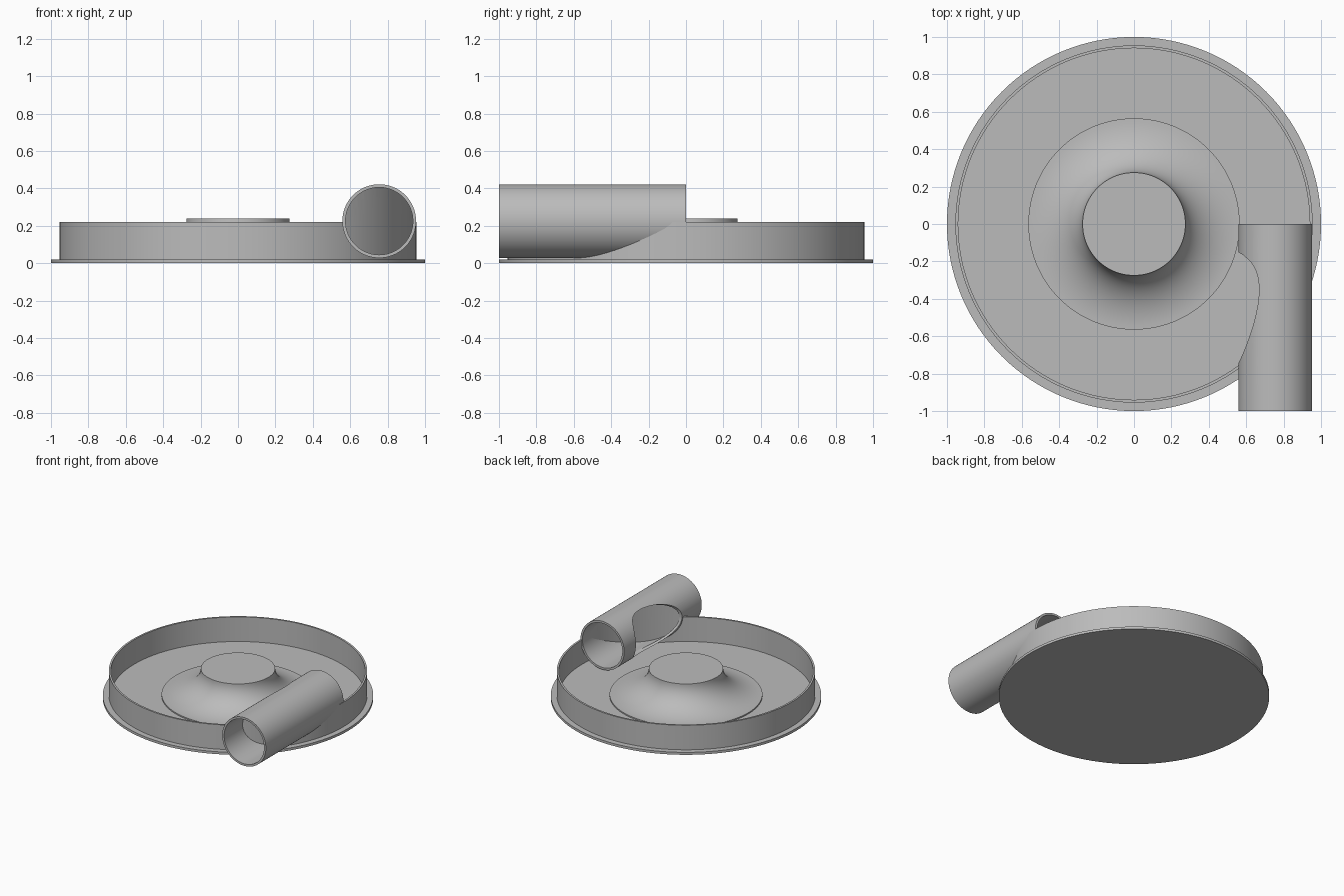
import bpy, bmesh, math
from mathutils import Matrix

cube = bpy.data.objects.get("Cube")
if cube:
    bpy.data.objects.remove(cube, do_unlink=True)

grey = bpy.data.materials.new("plain_grey")
grey.use_nodes = True
colour = (0.5, 0.5, 0.5, 1)
grey.diffuse_color = colour
grey.node_tree.nodes["Principled BSDF"].inputs["Base Color"].default_value = colour

SIDES = 128
TUBE_X, TUBE_Z = 0.755, 0.225


def lathe(name, profile, sides=SIDES, closed=False):
    """Revolve (radius, height) points around z; an open profile gets caps."""
    bm = bmesh.new()
    rings = []
    for r, z in profile:
        rings.append([bm.verts.new((r * math.cos(a), r * math.sin(a), z))
                      for a in (2 * math.pi * i / sides for i in range(sides))])
    pairs = list(zip(rings, rings[1:]))
    if closed:
        pairs.append((rings[-1], rings[0]))
    else:
        bm.faces.new(rings[0])
        bm.faces.new(rings[-1])
    for low, high in pairs:
        for i in range(sides):
            j = (i + 1) % sides
            bm.faces.new((low[i], low[j], high[j], high[i]))
    bmesh.ops.recalc_face_normals(bm, faces=bm.faces)
    mesh = bpy.data.meshes.new(name)
    bm.to_mesh(mesh)
    bm.free()
    mesh.materials.append(grey)
    obj = bpy.data.objects.new(name, mesh)
    bpy.context.collection.objects.link(obj)
    return obj


def pipe(inner, outer, low, high):
    return [(inner, low), (outer, low), (outer, high), (inner, high)]


def select(obj):
    bpy.ops.object.select_all(action='DESELECT')
    obj.select_set(True)
    bpy.context.view_layer.objects.active = obj


def smooth(obj):
    select(obj)
    bpy.ops.object.shade_smooth_by_angle(angle=math.radians(30))


def cut(obj, cutter, operation):
    cutter.hide_render = True
    mod = obj.modifiers.new("cut", 'BOOLEAN')
    mod.object = cutter
    mod.operation = operation
    mod.solver = 'EXACT'
    select(obj)
    bpy.ops.object.modifier_apply(modifier=mod.name)
    bpy.data.objects.remove(cutter, do_unlink=True)


def lay_along_y(obj):
    """Turn a z-axis lathe so its height runs toward the front."""
    obj.data.transform(Matrix.Translation((TUBE_X, 0, TUBE_Z))
                       @ Matrix.Rotation(math.pi / 2, 4, 'X'))


# Base plate and upright rim
base = lathe("base_plate", [(1, 0), (1, 0.02)])
rim = lathe("rim_wall", pipe(0.94, 0.955, 0.015, 0.22), closed=True)

# Flared central hub with a thin lip and flat top
flare = [(0.565 - 0.29 * math.sin(t), 0.24 - 0.21 * math.cos(t))
         for t in (math.pi / 2 * i / 20 for i in range(21))]
hub = lathe("central_hub", [(0.565, 0.015)] + flare)

# Side tube, opened toward the ring-shaped channel
tube = lathe("side_tube", pipe(0.18, 0.197, 0, 1), sides=96, closed=True)
lay_along_y(tube)
channel = lathe("channel_cutter",
                [(TUBE_X + 0.177 * math.cos(a), TUBE_Z + 0.177 * math.sin(a))
                 for a in (2 * math.pi * i / 64 for i in range(64))], closed=True)
cut(tube, channel, 'DIFFERENCE')

# Curved baffle that carries the rim up inside the tube
baffle = lathe("tube_baffle", pipe(0.94, 0.955, 0.219, 0.45), closed=True)
rod = lathe("rod_cutter", [(0.186, 0.002), (0.186, 0.998)], sides=96)
lay_along_y(rod)
cut(baffle, rod, 'INTERSECT')

for part in (base, rim, hub, tube, baffle):
    smooth(part)
